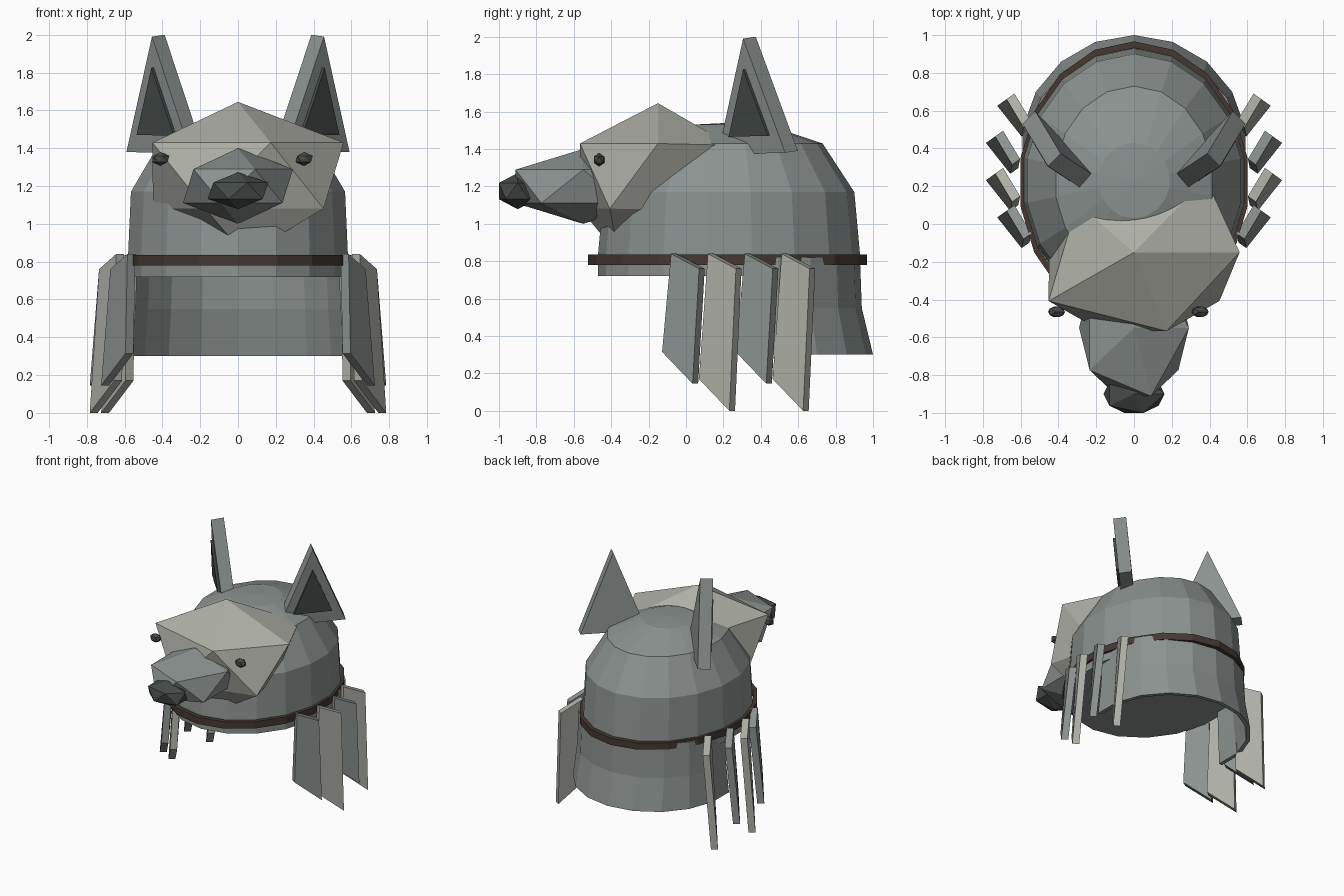
import bpy, bmesh
from math import sin, cos, radians
from mathutils import Vector

if "Cube" in bpy.data.objects:
    bpy.data.objects.remove(bpy.data.objects["Cube"])


def material(name, rgb):
    m = bpy.data.materials.new(name)
    m.diffuse_color = (*rgb, 1)
    m.use_nodes = True
    m.node_tree.nodes["Principled BSDF"].inputs["Base Color"].default_value = m.diffuse_color
    return m


FUR = material("grey_fur", (0.26, 0.29, 0.28))
PALE = material("pale_fur", (0.42, 0.43, 0.38))
DARK = material("dark", (0.06, 0.07, 0.065))
BROWN = material("brown_leather", (0.06, 0.04, 0.03))


def finish(name, bm, mat):
    bmesh.ops.recalc_face_normals(bm, faces=bm.faces)
    me = bpy.data.meshes.new(name)
    bm.to_mesh(me)
    bm.free()
    me.materials.append(mat)
    ob = bpy.data.objects.new(name, me)
    bpy.context.collection.objects.link(ob)
    return ob


def ico(name, loc, scale, mat, moves=()):
    """Scaled 20-sided ball; moves pulls the vertex nearest a point to a new place."""
    bm = bmesh.new()
    bmesh.ops.create_icosphere(bm, subdivisions=1, radius=1)
    for v in bm.verts:
        v.co = Vector(a * s + c for a, s, c in zip(v.co, scale, loc))
    for old, new in moves:
        min(bm.verts, key=lambda v: (v.co - Vector(old)).length).co = new
    return finish(name, bm, mat)


def prism(name, front, offset, mat, side=1):
    """Polygon extruded along offset; side=-1 mirrors it across x."""
    bm = bmesh.new()
    flip = lambda p: (p[0] * side, p[1], p[2])
    a = [bm.verts.new(flip(p)) for p in front]
    b = [bm.verts.new(flip(Vector(p) + Vector(offset))) for p in front]
    bm.faces.new(a)
    bm.faces.new(b[::-1])
    n = len(a)
    for i in range(n):
        j = (i + 1) % n
        bm.faces.new((a[i], b[i], b[j], a[j]))
    return finish(name, bm, mat)


def sweep(name, profile, cy, mat, start=-90, steps=18, tube=False):
    """Elliptical lathe of (rx, ry, z) points in 20 degree steps."""
    bm = bmesh.new()
    full = steps == 18
    cols = []
    for k in range(steps if full else steps + 1):
        t = radians(start + 20 * k)
        cols.append([bm.verts.new((rx * cos(t), cy + ry * sin(t), z)) for rx, ry, z in profile])
    n = len(profile)
    for k in range(steps):
        a, b = cols[k], cols[(k + 1) % len(cols)]
        for i in range(n if tube else n - 1):
            j = (i + 1) % n
            bm.faces.new((a[i], b[i], b[j], a[j]))
    if not full:                       # close the two ends of an open arc
        bm.faces.new(cols[0])
        bm.faces.new(cols[-1])
    elif not tube:                     # close bottom and top
        bm.faces.new([c[0] for c in cols])
        top = [c[-1] for c in cols]
        apex = bm.verts.new((0, cy, profile[-1][2] + 0.01))
        for k in range(steps):
            bm.faces.new((top[k], top[(k + 1) % steps], apex))
    return finish(name, bm, mat)


# Cap dome, leather band and flared neck flap
sweep("cap_dome", [(.59, .7, .72), (.59, .7, .84), (.575, .67, 1.17),
                   (.42, .5, 1.43), (.19, .2, 1.53)], .23, FUR)
sweep("band", [(.58, .71, .78), (.61, .745, .78), (.61, .745, .835), (.58, .71, .835)],
      .222, BROWN, tube=True)
sweep("neck_flap", [(.57, .53, .82), (.58, .54, .55), (.6, .6, .3),
                    (.57, .57, .3), (.55, .51, .55), (.54, .5, .82)],
      .4, FUR, start=-10, steps=10, tube=True)

# Animal face: the mask is slightly skewed where it sinks into the cap
ico("face_mask", (0, -.15, 1.255), (.625, .49, .39), PALE, [
    ((.17, .27, 1.43), (.38, .24, 1.42)),
    ((-.45, .11, 1.43), (-.3, .11, 1.43)),
    ((-.56, -.15, 1.08), (-.45, -.15, 1.08)),
    ((.45, .11, 1.08), (.35, 0, 1.08)),
    ((0, -.15, .865), (.04, -.36, .83))])
ico("snout", (0, -.55, 1.2), (.325, .425, .2), FUR)
ico("nose", (0, -.9, 1.175), (.18, .118, .097), DARK)
ico("eye_left", (-.41, -.465, 1.343), (.05, .033, .037), DARK)
ico("eye_right", (.35, -.465, 1.343), (.05, .033, .037), DARK)

# Ears with dark inner panels, and side feathers
ear = [Vector(p) for p in ((.59, .53, 1.38), (.25, .17, 1.37), (.455, .305, 1.99))]
centre = sum(ear, Vector((0, 0, .06))) / 3
normal = (ear[1] - ear[0]).cross(ear[2] - ear[0]).normalized()
if normal.y > 0:
    normal = -normal
panel = [centre + (p - centre) * .58 + normal * .018 for p in ear]

for side, tag in ((-1, "left"), (1, "right")):
    prism(f"ear_{tag}", ear, (-.067, .068, .01), FUR, side)
    prism(f"inner_ear_{tag}", panel, -normal * .03, DARK, side)
    for i in range(4):
        y = -.08 + .197 * i
        x = .645 if i in (1, 2) else .585
        zb = 0 if i % 2 else .145
        prism(f"feather_{tag}_{i + 1}",
              [(x, y, .84), (x + .09, y + .15, .76),
               (x + .139, y + .115, zb), (x + .01, y - .048, zb + .17)],
              (-.042, .03, 0), PALE if i % 2 else FUR, side)
